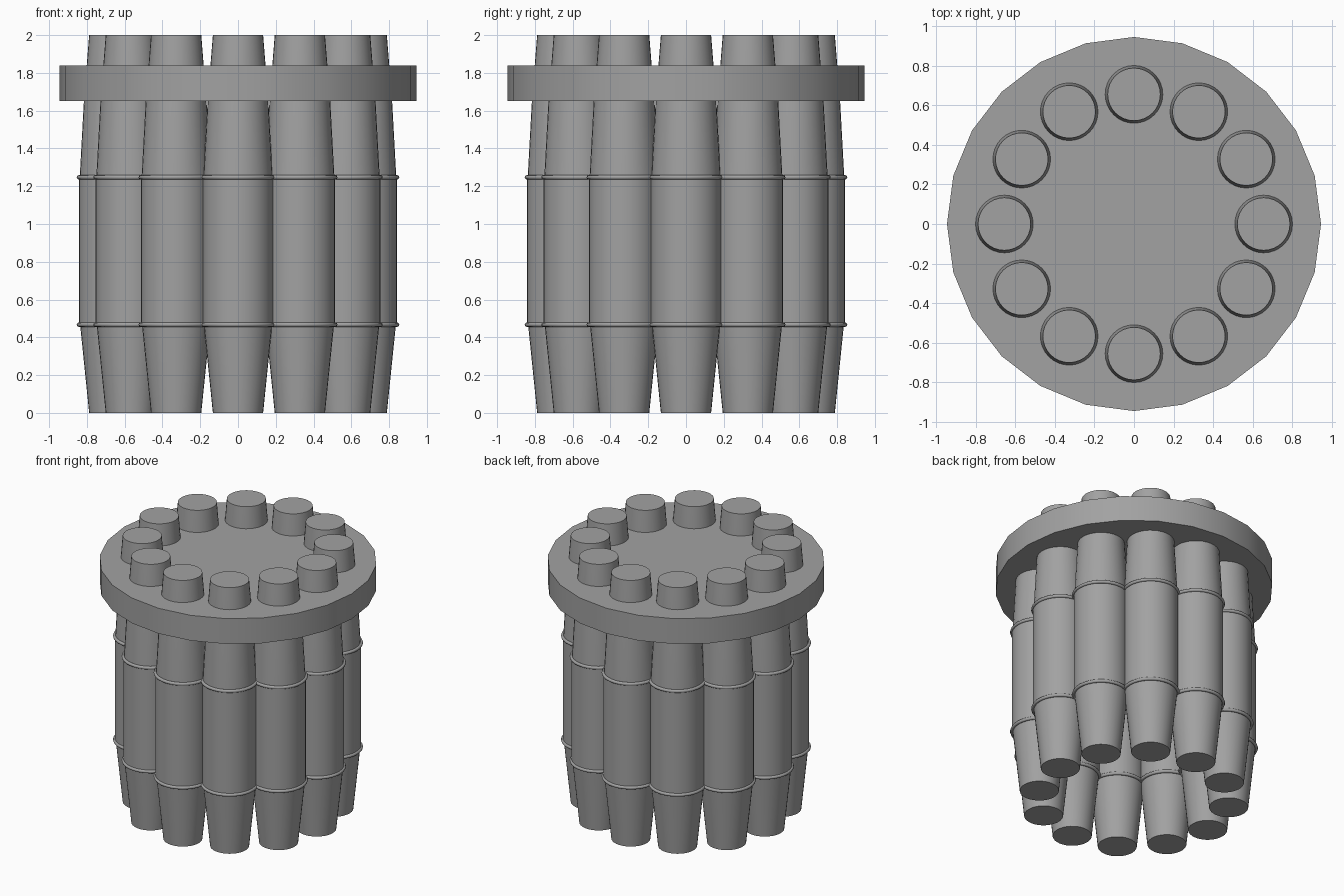
import bpy, bmesh, math

cube = bpy.data.objects.get("Cube")
if cube:
    bpy.data.objects.remove(cube, do_unlink=True)

COUNT, RING = 12, 0.655          # barrels and the radius of their circle
BOTTOM_HOOP, TOP_HOOP = 0.467, 1.247

grey = bpy.data.materials.new("plain grey")
grey.use_nodes = True
colour = (0.36, 0.36, 0.36, 1)
grey.diffuse_color = colour
grey.node_tree.nodes["Principled BSDF"].inputs["Base Color"].default_value = colour


def lathe(name, profile, sides, location=(0, 0, 0), smooth=30, closed=False):
    """Turn a (radius, height) profile around z; open profiles get flat caps."""
    bm = bmesh.new()
    rings = []
    for r, z in profile:
        angles = [math.tau * i / sides for i in range(sides)]
        rings.append([bm.verts.new((r * math.cos(a), r * math.sin(a), z)) for a in angles])
    pairs = list(zip(rings, rings[1:]))
    if closed:
        pairs.append((rings[-1], rings[0]))
    else:
        bm.faces.new(rings[0][::-1])
        bm.faces.new(rings[-1])
    for low, high in pairs:
        for i in range(sides):
            j = (i + 1) % sides
            bm.faces.new((low[i], low[j], high[j], high[i]))
    bmesh.ops.recalc_face_normals(bm, faces=bm.faces)
    mesh = bpy.data.meshes.new(name)
    bm.to_mesh(mesh)
    bm.free()
    mesh.materials.append(grey)
    obj = bpy.data.objects.new(name, mesh)
    obj.location = location
    bpy.context.collection.objects.link(obj)
    bpy.ops.object.select_all(action="DESELECT")
    obj.select_set(True)
    bpy.context.view_layer.objects.active = obj
    bpy.ops.object.shade_smooth_by_angle(angle=math.radians(smooth))
    return obj


# Barrel: tapered foot, straight middle, tapered neck
barrel_profile = [(0.133, 0), (0.181, BOTTOM_HOOP), (0.187, BOTTOM_HOOP),
                  (0.187, TOP_HOOP), (0.183, TOP_HOOP), (0.161, 1.65), (0.133, 2)]

# Hoop: small round section
hoop_profile = [(0.187 + 0.012 * math.cos(math.tau * k / 8),
                 0.012 * math.sin(math.tau * k / 8)) for k in range(8)]

for n in range(COUNT):
    a = math.tau * n / COUNT
    x, y = RING * math.cos(a), RING * math.sin(a)
    lathe(f"barrel_{n + 1}", barrel_profile, 32, (x, y, 0))
    for label, z in (("lower", BOTTOM_HOOP), ("upper", TOP_HOOP)):
        lathe(f"{label}_hoop_{n + 1}", hoop_profile, 32, (x, y, z), 60, closed=True)

# Collar plate around the necks
lathe("collar_plate", [(0.945, 1.65), (0.945, 1.84)], 24)
